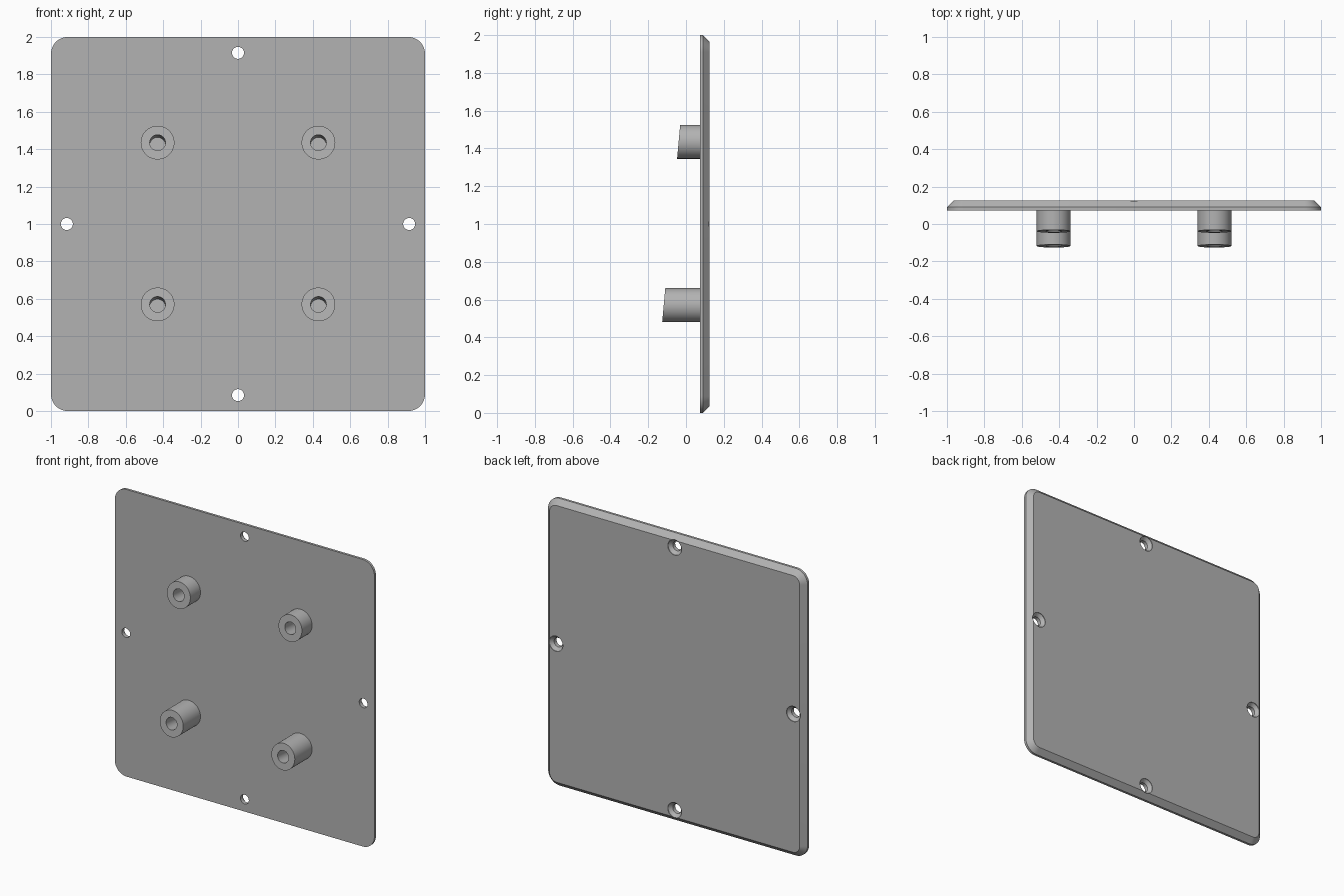
import bpy, bmesh, math
from mathutils import Vector

cube = bpy.data.objects.get("Cube")
if cube:
    bpy.data.objects.remove(cube, do_unlink=True)

FRONT, BACK = 0.073, 0.125      # plate faces along y
EDGE_Y = 0.09                   # where the straight rim meets the chamfer
CHAMFER, CORNER = 0.036, 0.09
SLOPE = 0.091                   # tilt of the boss ends

grey = bpy.data.materials.new("Plain grey")
grey.use_nodes = True
grey.diffuse_color = (0.45, 0.45, 0.45, 1)
grey.node_tree.nodes["Principled BSDF"].inputs["Base Color"].default_value = grey.diffuse_color


def boss_end(z):
    return -0.126 + (z - 0.48) * SLOPE


def loft(name, rings):
    """Closed solid skinned through rings of points."""
    bm = bmesh.new()
    loops = [[bm.verts.new(p) for p in ring] for ring in rings]
    n = len(loops[0])
    for a, b in zip(loops, loops[1:]):
        for i in range(n):
            j = (i + 1) % n
            bm.faces.new((a[i], a[j], b[j], b[i]))
    bm.faces.new(loops[0])
    bm.faces.new(loops[-1])
    bmesh.ops.recalc_face_normals(bm, faces=bm.faces)
    mesh = bpy.data.meshes.new(name)
    bm.to_mesh(mesh)
    bm.free()
    mesh.materials.append(grey)
    obj = bpy.data.objects.new(name, mesh)
    bpy.context.collection.objects.link(obj)
    return obj


def circle(x, z, r, y, n=48):
    """Ring facing y; y is a number or a function of height."""
    pts = []
    for i in range(n):
        a = math.tau * i / n
        h = z + r * math.sin(a)
        pts.append(Vector((x + r * math.cos(a), y(h) if callable(y) else y, h)))
    return pts


def rounded_square(inset, y):
    r, c = CORNER - inset, 1 - CORNER
    pts = []
    for q in range(4):
        mid = math.pi / 4 + q * math.pi / 2
        cx, cz = math.copysign(c, math.cos(mid)), math.copysign(c, math.sin(mid))
        for k in range(13):
            a = (q + k / 12) * math.pi / 2
            pts.append((cx + r * math.cos(a), y, 1 + cz + r * math.sin(a)))
    return pts


def cut(target, cutter):
    cutter.hide_render = True
    mod = target.modifiers.new("Cut", 'BOOLEAN')
    mod.operation, mod.solver, mod.object = 'DIFFERENCE', 'EXACT', cutter
    bpy.context.view_layer.objects.active = target
    bpy.ops.object.modifier_apply(modifier=mod.name)
    bpy.data.objects.remove(cutter, do_unlink=True)


# Plate with rounded corners and a chamfered back
plate = loft("plate", [rounded_square(0, FRONT), rounded_square(0, EDGE_Y),
                       rounded_square(CHAMFER, BACK)])

# Countersunk screw holes at the middle of each side
for x, z in ((0.915, 1), (-0.915, 1), (0, 1.915), (0, 0.085)):
    cut(plate, loft("screw_cutter", [
        circle(x, z, 0.032, FRONT - 0.1), circle(x, z, 0.032, 0.1),
        circle(x, z, 0.053, BACK - 0.004), circle(x, z, 0.053, BACK + 0.1)]))

# Four bosses with slanted ends and tilted blind holes
bosses = []
inward = Vector((0, 1, -SLOPE)).normalized()
for level, z in (("lower", 0.57), ("upper", 1.435)):
    for side, x in (("left", 0.43), ("right", -0.43)):
        boss = loft(f"{level}_{side}_boss",
                    [circle(x, z, 0.09, boss_end), circle(x, z, 0.09, FRONT + 0.01)])
        mouth = circle(x, z, 0.042, boss_end)
        for target in (boss, plate):
            cut(target, loft("bore_cutter", [[p - inward * 0.05 for p in mouth],
                                             [p + inward * 0.15 for p in mouth]]))
        bosses.append(boss)

# Smooth round walls, crisp edges
bpy.ops.object.select_all(action='DESELECT')
for obj in [plate] + bosses:
    obj.select_set(True)
bpy.context.view_layer.objects.active = plate
bpy.ops.object.shade_smooth_by_angle(angle=math.radians(30))
